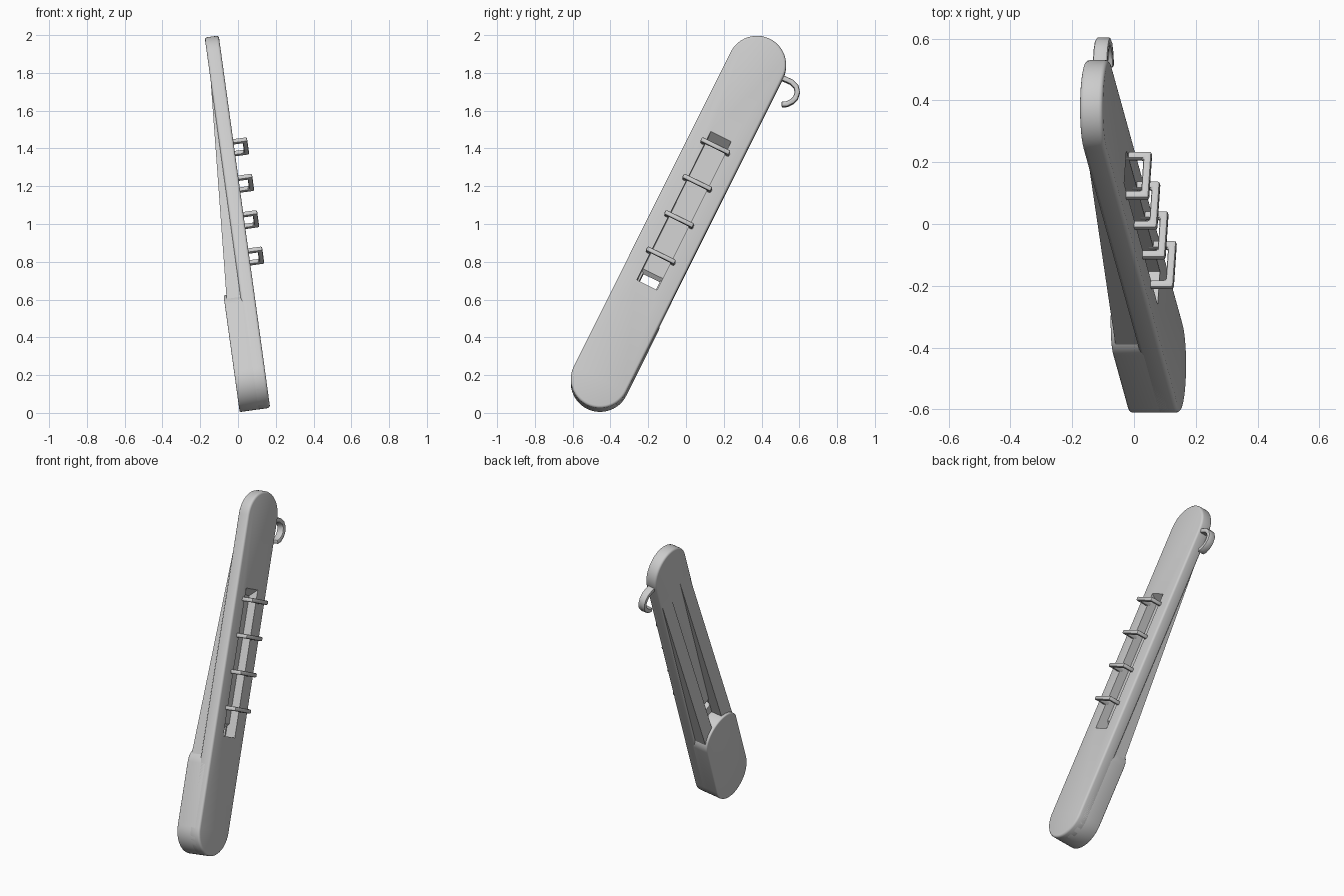
import bpy, bmesh
from math import sin, cos, pi, radians
from mathutils import Matrix, Vector

cube = bpy.data.objects.get("Cube")
if cube:
    bpy.data.objects.remove(cube, do_unlink=True)

grey = bpy.data.materials.new("plain_grey")
grey.use_nodes = True
colour = (0.6, 0.6, 0.6, 1)
grey.diffuse_color = colour
grey.node_tree.nodes["Principled BSDF"].inputs["Base Color"].default_value = colour

# Leaning frame: u runs up the length, v across to the front edge, n out of the face
TILT, LEAN = radians(7.86), radians(26.3)
side = Vector((0, 1, 0))
rise = Vector((-sin(TILT), 0, cos(TILT)))
U = side * sin(LEAN) + rise * cos(LEAN)
V = rise * sin(LEAN) - side * cos(LEAN)
N = U.cross(V)
ORIGIN = Vector((0.149, -0.455, 0.18))
FRAME = Matrix.Translation(ORIGIN) @ Matrix((U, V, N)).transposed().to_4x4()

LENGTH, RADIUS, THIN, THICK = 1.874, 0.155, 0.075, 0.163


def apply(obj, mod):
    bpy.ops.object.select_all(action='DESELECT')
    bpy.context.view_layer.objects.active = obj
    obj.select_set(True)
    bpy.ops.object.modifier_apply(modifier=mod.name)


def prism(name, outline, axis, low, high, bevel=0.0, segments=3):
    """Extrude a 2D outline along u (0), v (1) or n (2)."""
    def place(p, d):
        c = list(p)
        c.insert(axis, d)
        return c
    bm = bmesh.new()
    face = bm.faces.new([bm.verts.new(place(p, low)) for p in outline])
    made = bmesh.ops.extrude_face_region(bm, geom=[face])["geom"]
    shift = place((0, 0), high - low)
    bmesh.ops.translate(bm, vec=shift, verts=[g for g in made if isinstance(g, bmesh.types.BMVert)])
    bmesh.ops.recalc_face_normals(bm, faces=bm.faces)
    mesh = bpy.data.meshes.new(name)
    bm.to_mesh(mesh)
    bm.free()
    mesh.materials.append(grey)
    obj = bpy.data.objects.new(name, mesh)
    bpy.context.collection.objects.link(obj)
    obj.matrix_world = FRAME
    if bevel:
        mod = obj.modifiers.new("rounding", 'BEVEL')
        mod.width, mod.segments = bevel, segments
        mod.limit_method, mod.angle_limit = 'ANGLE', radians(35)
        apply(obj, mod)
    return obj


def smooth(obj):
    bpy.ops.object.select_all(action='DESELECT')
    bpy.context.view_layer.objects.active = obj
    obj.select_set(True)
    bpy.ops.object.shade_smooth_by_angle(angle=radians(32))


def capsule(top, bulge, steps=24):
    """Strip outline with a round foot and an elliptical head."""
    arc = [pi * i / steps - pi / 2 for i in range(steps + 1)]
    head = [(top + bulge * cos(a), RADIUS * sin(a)) for a in arc]
    foot = [(-RADIUS * cos(a), -RADIUS * sin(a)) for a in arc]
    return head + foot


# Long thin body with a slot that breaks through at its lower end
body = prism("body", capsule(LENGTH, RADIUS), 2, -THIN, 0, 0.013)
slot = [(0.56, 0.05), (0.56, -0.1), (0.585, -0.1), (0.635, -0.055),
        (1.405, -0.055), (1.445, 0), (1.445, 0.05)]
cutter = prism("slot_cutter", [(u, n) for u, n in slot], 1, -0.06, 0.06)
cutter.hide_render = True
cut = body.modifiers.new("slot", 'BOOLEAN')
cut.operation, cut.solver, cut.object = 'DIFFERENCE', 'EXACT', cutter
apply(body, cut)
bpy.data.objects.remove(cutter, do_unlink=True)
smooth(body)

# Thick foot block on the back
smooth(prism("foot_block", capsule(0.38, 0.12), 2, -THICK, -0.025, 0.008))

# Pair of tapering ribs on the back
ramp = [(0.35, -0.068), (0.35, -0.154), (0.42, -0.15), (1.72, -THIN), (1.72, -0.068)]
for name, low, high in (("front_rib", 0.05, 0.14), ("back_rib", -0.14, -0.05)):
    prism(name, ramp, 1, low, high)

# Four square staples across the slot
HALF, OUT, BAR = 0.084, 0.074, 0.026
inner = HALF - BAR
staple = [(-HALF, -0.02), (-HALF, OUT), (HALF, OUT), (HALF, -0.02),
          (inner, -0.02), (inner, OUT - BAR), (-inner, OUT - BAR), (-inner, -0.02)]
for i in range(4):
    u = 0.727 + 0.217 * i
    smooth(prism(f"staple_{i + 1}", staple, 0, u - BAR / 2, u + BAR / 2, 0.008, 2))

# Curled hook on the back edge, as a band following a path
path = [(0.47, 1.785), (0.52, 1.768), (0.56, 1.75), (0.583, 1.725), (0.59, 1.695),
        (0.58, 1.665), (0.56, 1.645), (0.535, 1.632), (0.505, 1.63)]
points = []
for y, z in path:
    local = FRAME.inverted() @ Vector((-0.105, y, z))
    points.append(local.xy)
left, right = [], []
for i, p in enumerate(points):
    along = (points[min(i + 1, len(points) - 1)] - points[max(i - 1, 0)]).normalized()
    off = Vector((-along.y, along.x)) * 0.014
    left.append(p + off)
    right.append(p - off)
smooth(prism("hook", left + right[::-1], 2, -0.062, -0.014, 0.008, 2))
